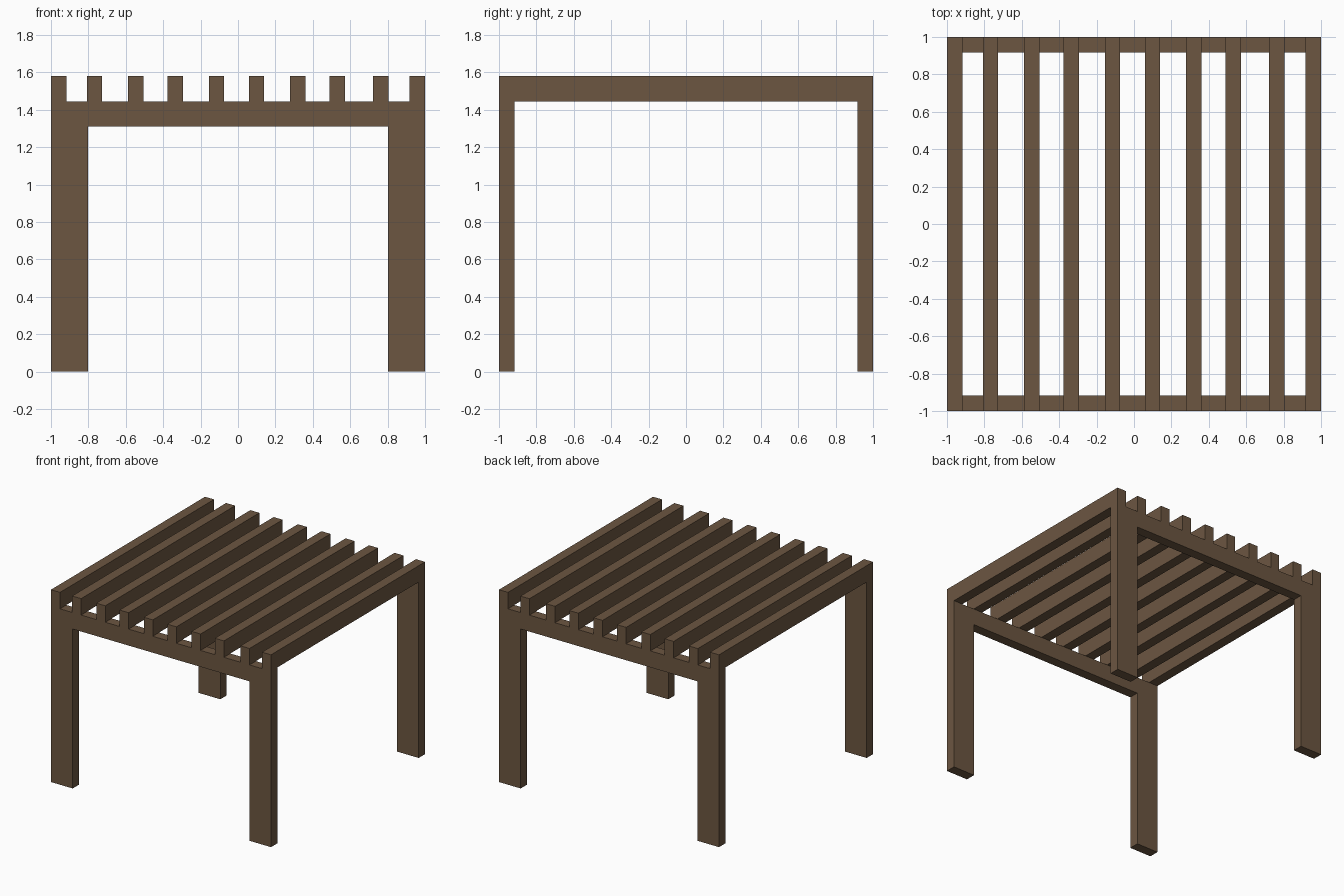
import bpy
import bmesh

if "Cube" in bpy.data.objects:
    bpy.data.objects.remove(bpy.data.objects["Cube"])

wood = bpy.data.materials.new("brown_wood")
wood.diffuse_color = (0.15, 0.093, 0.053, 1)
wood.use_nodes = True
wood.node_tree.nodes["Principled BSDF"].inputs["Base Color"].default_value = wood.diffuse_color

BEAM_TOP, BEAM_BOTTOM, TOP = 1.445, 1.31, 1.58
THICK, LEG_W, SLAT_W = 0.082, 0.197, 0.082


def extrude_profile(name, points, y0, y1):
    """Extrude an outline in the xz plane from y0 to y1."""
    bm = bmesh.new()
    face = bm.faces.new([bm.verts.new((x, y0, z)) for x, z in points])
    result = bmesh.ops.extrude_face_region(bm, geom=[face])
    moved = [v for v in result["geom"] if isinstance(v, bmesh.types.BMVert)]
    bmesh.ops.translate(bm, verts=moved, vec=(0, y1 - y0, 0))
    bmesh.ops.recalc_face_normals(bm, faces=bm.faces)
    mesh = bpy.data.meshes.new(name)
    bm.to_mesh(mesh)
    bm.free()
    mesh.materials.append(wood)
    obj = bpy.data.objects.new(name, mesh)
    bpy.context.collection.objects.link(obj)
    return obj


# Front and back frames: two legs joined by a beam
half = [(1, BEAM_TOP), (1, 0), (1 - LEG_W, 0), (1 - LEG_W, BEAM_BOTTOM)]
outline = half + [(-x, z) for x, z in reversed(half)]
extrude_profile("front_frame", outline, -1, -1 + THICK)
extrude_profile("back_frame", outline, 1 - THICK, 1)

# Roof slats, slightly unevenly spaced
centres = [-0.959, -0.767, -0.547, -0.335, -0.115,
           0.099, 0.319, 0.531, 0.764, 0.959]
w = SLAT_W / 2
for i, x in enumerate(centres, 1):
    extrude_profile(f"roof_slat_{i}",
                    [(x - w, BEAM_TOP), (x + w, BEAM_TOP),
                     (x + w, TOP), (x - w, TOP)], -1, 1)
